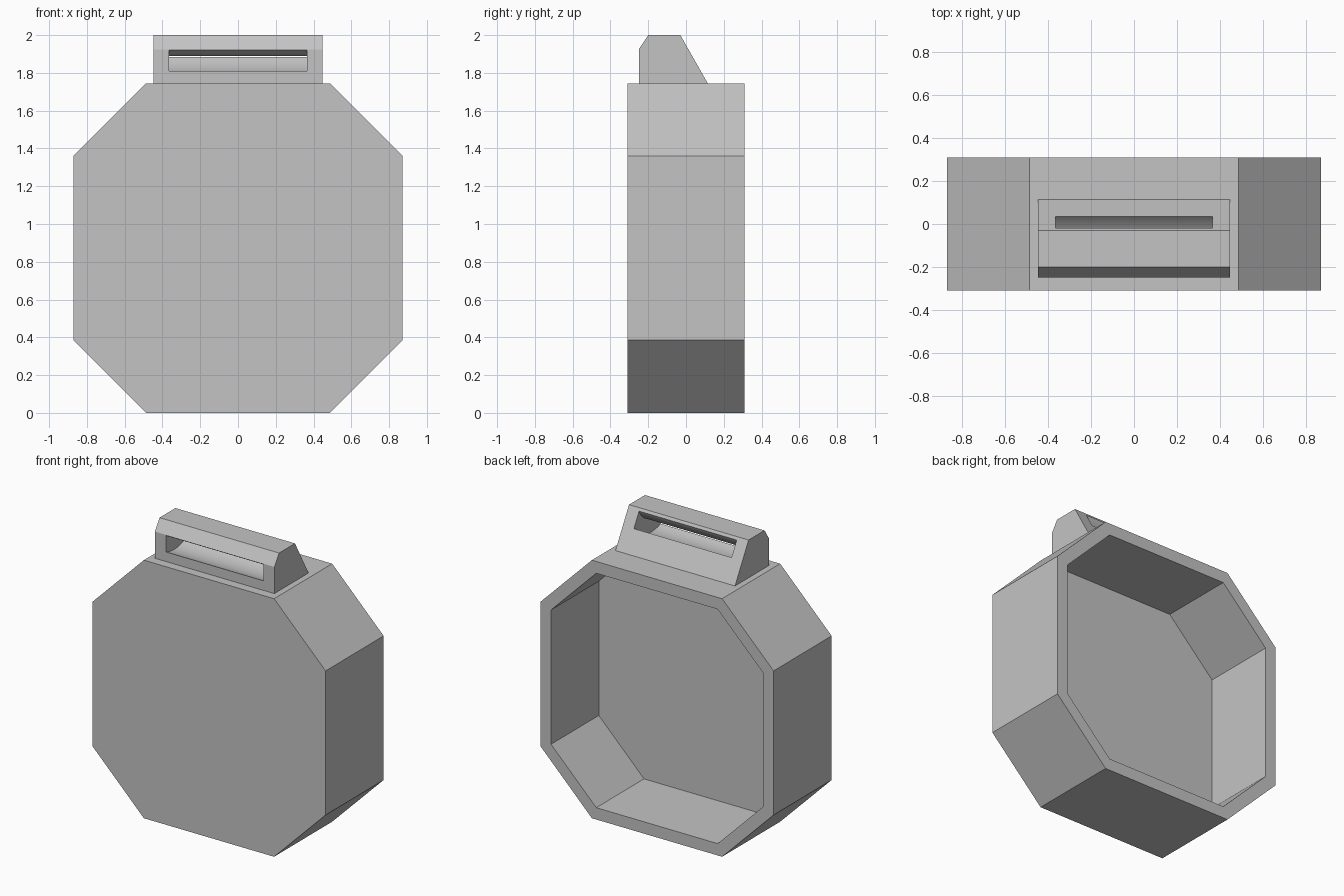
import bpy, bmesh
from math import sin, cos, radians
from mathutils import Vector

cube = bpy.data.objects.get("Cube")
if cube:
    bpy.data.objects.remove(cube, do_unlink=True)

grey = bpy.data.materials.new("plain_grey")
grey.use_nodes = True
grey.diffuse_color = (0.55, 0.55, 0.55, 1)
grey.node_tree.nodes["Principled BSDF"].inputs["Base Color"].default_value = grey.diffuse_color


def prism(points, offset):
    """Solid made by sweeping a flat outline along an offset; returns the bmesh and the end face."""
    bm = bmesh.new()
    start = bm.faces.new([bm.verts.new(p) for p in points])
    swept = bmesh.ops.extrude_face_region(bm, geom=[start], use_keep_orig=True)["geom"]
    end = next(g for g in swept if isinstance(g, bmesh.types.BMFace))
    bmesh.ops.translate(bm, vec=offset, verts=end.verts)
    bmesh.ops.recalc_face_normals(bm, faces=bm.faces)
    return bm, end


def make_object(name, bm):
    mesh = bpy.data.meshes.new(name)
    bm.to_mesh(mesh)
    bm.free()
    mesh.materials.append(grey)
    ob = bpy.data.objects.new(name, mesh)
    bpy.context.collection.objects.link(ob)
    return ob


# Octagonal case, closed at the front and hollow at the back
half, corner, depth = 0.872, 0.487, 0.62
quarter = [(half, corner), (corner, half)]
outline = quarter + [(-x, z) for x, z in quarter[::-1]]
outline += [(-x, -z) for x, z in outline]
bm, back = prism([(x, -depth / 2, z + half) for x, z in outline], Vector((0, depth, 0)))
bmesh.ops.inset_individual(bm, faces=[back], thickness=0.08, use_even_offset=True)
floor = bmesh.ops.extrude_discrete_faces(bm, faces=[back])["faces"][0]
bmesh.ops.translate(bm, vec=(0, -0.51, 0), verts=floor.verts)
case = make_object("case", bm)

# Strap holder on top, with a bevelled front and a sloping back
profile = [(-0.25, 1.745), (-0.25, 1.925), (-0.2, 2.0), (-0.03, 2.0), (0.115, 1.745)]
bm, _ = prism([(-0.447, y, z) for y, z in profile], Vector((0.894, 0, 0)))
holder = make_object("strap_holder", bm)

# Curved strap slot cut from the front through to the back slope
steps = 32
angles = [radians(-165 + 170 * i / steps) for i in range(steps + 1)]
arc = [(0.248, a) for a in angles] + [(0.15, a) for a in reversed(angles)]
bm, _ = prism([(-0.365, -0.158 + r * cos(a), 2.04 + r * sin(a)) for r, a in arc],
              Vector((0.73, 0, 0)))
cutter = make_object("slot_cutter", bm)
cutter.hide_render = True

cut = holder.modifiers.new("slot", 'BOOLEAN')
cut.operation = 'DIFFERENCE'
cut.solver = 'EXACT'
cut.object = cutter
bpy.ops.object.select_all(action='DESELECT')
bpy.context.view_layer.objects.active = holder
holder.select_set(True)
bpy.ops.object.modifier_apply(modifier=cut.name)
bpy.data.objects.remove(cutter, do_unlink=True)
bpy.ops.object.shade_smooth_by_angle(angle=radians(20))
